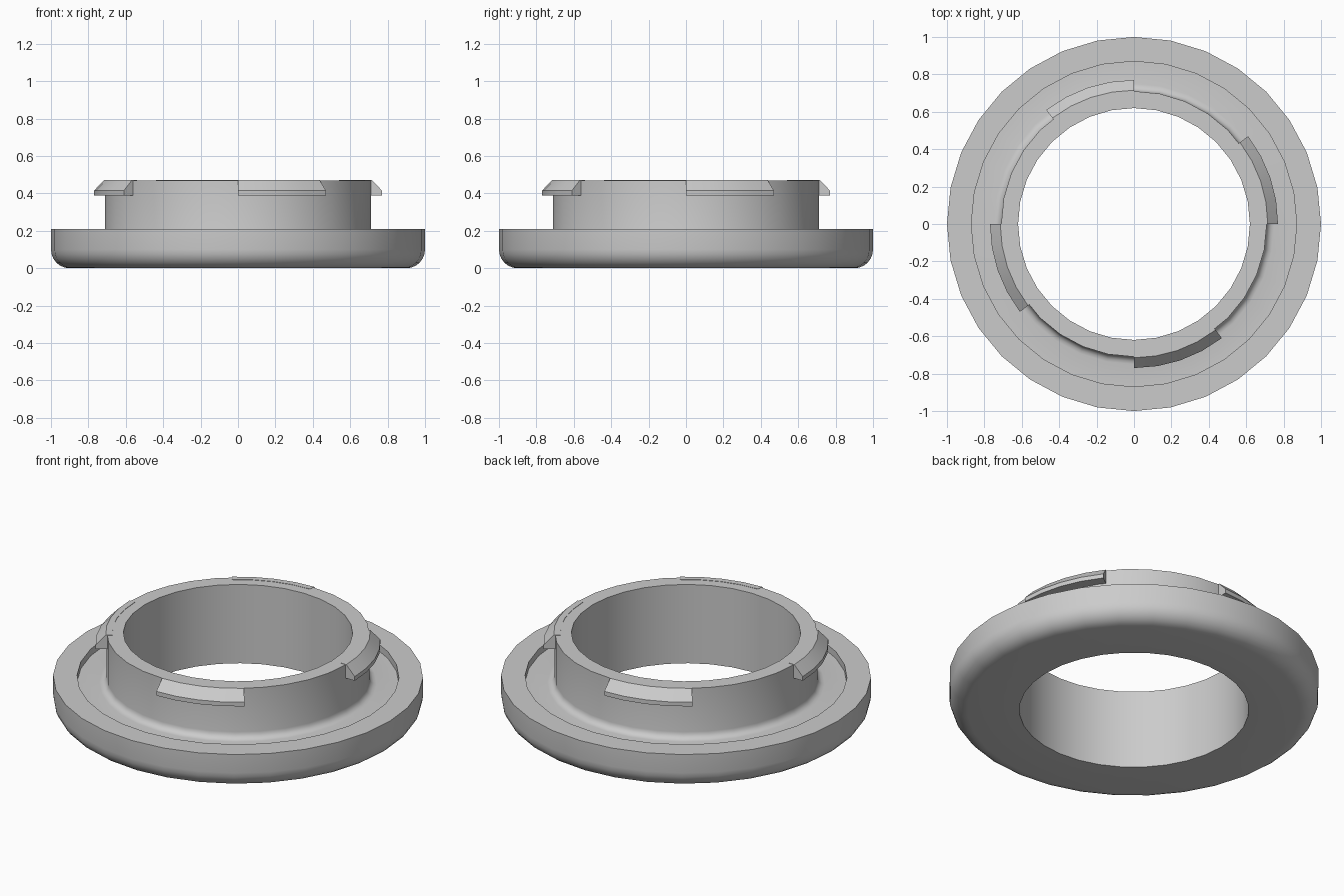
import bpy
import bmesh
from math import cos, sin, pi, radians

cube = bpy.data.objects.get("Cube")
if cube:
    bpy.data.objects.remove(cube, do_unlink=True)

SIDES = 32

grey = bpy.data.materials.new("plain grey")
grey.use_nodes = True
COLOUR = (0.6, 0.6, 0.6, 1)
grey.diffuse_color = COLOUR
grey.node_tree.nodes["Principled BSDF"].inputs["Base Color"].default_value = COLOUR


def arc(cx, cz, r, start, end, steps):
    """Points on a circular arc in the (radius, height) plane."""
    angles = [radians(start + (end - start) * i / steps) for i in range(steps + 1)]
    return [(cx + r * cos(a), cz + r * sin(a)) for a in angles]


def sweep(name, profile, start, end, steps):
    """Sweep a closed (radius, height) profile about z; cap it unless it is a full turn."""
    full = end - start >= 360
    bm = bmesh.new()
    rings = []
    for i in range(steps if full else steps + 1):
        a = radians(start + (end - start) * i / steps)
        rings.append([bm.verts.new((r * cos(a), r * sin(a), z)) for r, z in profile])
    n = len(profile)
    for i in range(steps):
        near, far = rings[i], rings[(i + 1) % len(rings)]
        for j in range(n):
            k = (j + 1) % n
            bm.faces.new((near[j], far[j], far[k], near[k]))
    if not full:
        bm.faces.new(rings[0])
        bm.faces.new(rings[-1][::-1])
    bmesh.ops.recalc_face_normals(bm, faces=bm.faces)
    mesh = bpy.data.meshes.new(name)
    bm.to_mesh(mesh)
    bm.free()
    mesh.materials.append(grey)
    obj = bpy.data.objects.new(name, mesh)
    bpy.context.collection.objects.link(obj)
    bpy.ops.object.select_all(action="DESELECT")
    obj.select_set(True)
    bpy.context.view_layer.objects.active = obj
    bpy.ops.object.shade_smooth_by_angle(angle=radians(30))
    return obj


# Flange with rounded underside, recessed top and filleted collar
ring = [(0.62, 0)]
ring += arc(0.9, 0.1, 0.1, -90, 0, 6)
ring += [(1, 0.21), (0.87, 0.21), (0.87, 0.17)]
ring += arc(0.75, 0.21, 0.04, 270, 180, 4)
ring += [(0.71, 0.47), (0.62, 0.47)]
sweep("flanged_collar", ring, 0, 360, SIDES)

# Four bayonet lugs with a sloped top, one per quarter turn
lug = [(0.68, 0.39), (0.77, 0.39), (0.77, 0.415), (0.715, 0.472), (0.68, 0.472)]
for i, side in enumerate(("left", "back", "right", "front")):
    sweep(side + "_lug", lug, 90 * i, 90 * i + 37.6, 4)
